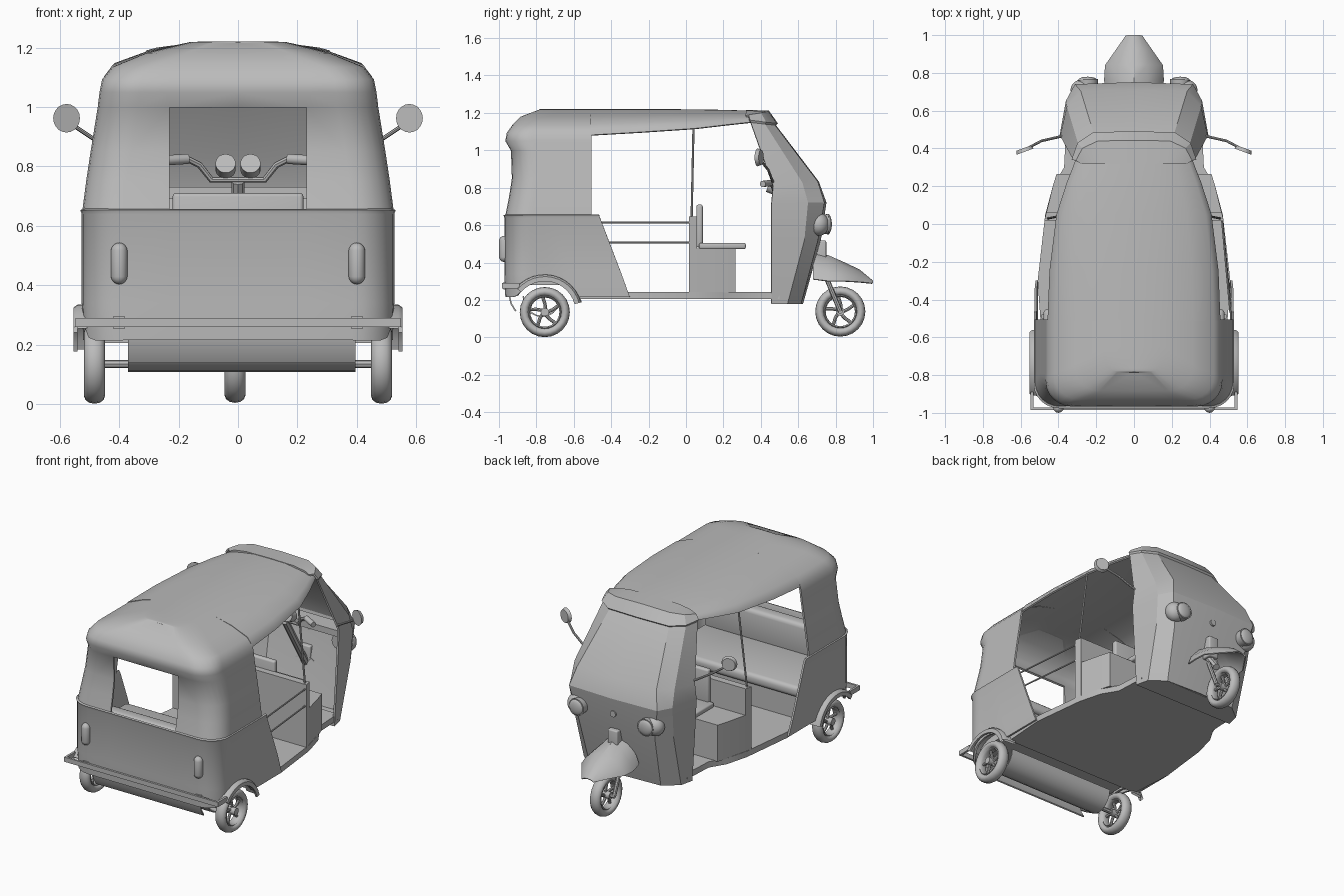
import bpy, bmesh, math
from mathutils import Vector, Matrix

if "Cube" in bpy.data.objects:
    bpy.data.objects.remove(bpy.data.objects["Cube"])

grey = bpy.data.materials.new("body_grey")
grey.use_nodes = True
grey.diffuse_color = (0.5, 0.5, 0.5, 1)
grey.node_tree.nodes["Principled BSDF"].inputs["Base Color"].default_value = (0.5, 0.5, 0.5, 1)


def select(ob):
    bpy.ops.object.select_all(action='DESELECT')
    ob.select_set(True)
    bpy.context.view_layer.objects.active = ob


def finish(name, bm, angle=35, mirror=False, thick=0, bevel=0):
    bmesh.ops.remove_doubles(bm, verts=bm.verts, dist=0.0005)
    bmesh.ops.recalc_face_normals(bm, faces=bm.faces)
    me = bpy.data.meshes.new(name)
    bm.to_mesh(me)
    bm.free()
    me.materials.append(grey)
    ob = bpy.data.objects.new(name, me)
    bpy.context.collection.objects.link(ob)
    select(ob)
    if mirror:
        ob.modifiers.new("mirror", 'MIRROR')
    if thick:
        m = ob.modifiers.new("shell", 'SOLIDIFY')
        m.thickness, m.offset = thick, 0
    if bevel:
        m = ob.modifiers.new("bevel", 'BEVEL')
        m.width, m.segments = bevel, 3
    for m in list(ob.modifiers):
        bpy.ops.object.modifier_apply(modifier=m.name)
    bpy.ops.object.shade_smooth_by_angle(angle=math.radians(angle))
    return ob


def loft(name, rows, cyclic=False, closed=False, keep=lambda c: True, **kw):
    """Skin a list of point rows; cyclic joins row ends, closed joins last row to first."""
    bm = bmesh.new()
    grid = [[bm.verts.new(p) for p in row] for row in rows]
    n = len(rows[0])
    for i in range(len(rows) - (0 if closed else 1)):
        a, b = grid[i], grid[(i + 1) % len(rows)]
        for j in range(n - (0 if cyclic else 1)):
            k = (j + 1) % n
            quad = [a[j], a[k], b[k], b[j]]
            if keep(sum((v.co for v in quad), Vector()) / 4):
                bm.faces.new(quad)
    return finish(name, bm, **kw)


def box(name, x0, x1, y0, y1, z0, z1, **kw):
    bm = bmesh.new()
    mat = Matrix.Translation(((x0 + x1) / 2, (y0 + y1) / 2, (z0 + z1) / 2))
    bmesh.ops.create_cube(bm, size=1, matrix=mat @ Matrix.Diagonal((x1 - x0, y1 - y0, z1 - z0, 1)))
    return finish(name, bm, **kw)


def slab(name, half_plan, z0, z1):
    """Extrude a plan outline given by its +x half."""
    plan = half_plan + [(-x, y) for x, y in reversed(half_plan)]
    bm = bmesh.new()
    face = bm.faces.new([bm.verts.new((x, y, z0)) for x, y in plan])
    top = bmesh.ops.extrude_face_region(bm, geom=[face])
    bmesh.ops.translate(bm, vec=(0, 0, z1 - z0),
                        verts=[g for g in top["geom"] if isinstance(g, bmesh.types.BMVert)])
    return finish(name, bm)


def cyl(name, p, q, r, r2=None, segs=20):
    p, q = Vector(p), Vector(q)
    mat = Matrix.Translation((p + q) / 2) @ (q - p).to_track_quat('Z', 'Y').to_matrix().to_4x4()
    bm = bmesh.new()
    bmesh.ops.create_cone(bm, cap_ends=True, segments=segs, radius1=r,
                          radius2=r if r2 is None else r2, depth=(q - p).length, matrix=mat)
    return finish(name, bm)


def ball(name, centre, size, stretch_z=0):
    bm = bmesh.new()
    bmesh.ops.create_uvsphere(bm, u_segments=20, v_segments=11, radius=1)
    for v in bm.verts:
        shift = math.copysign(stretch_z, v.co.z) if abs(v.co.z) > 0.01 else 0
        v.co = Vector(centre) + Vector([a * b for a, b in zip(v.co, size)]) + Vector((0, 0, shift))
    return finish(name, bm, angle=60)


def tube(name, pts, r):
    cu = bpy.data.curves.new(name, 'CURVE')
    cu.dimensions, cu.bevel_depth, cu.bevel_resolution, cu.use_fill_caps = '3D', r, 2, True
    sp = cu.splines.new('POLY')
    sp.points.add(len(pts) - 1)
    for s, p in zip(sp.points, pts):
        s.co = (*p, 1)
    cu.materials.append(grey)
    ob = bpy.data.objects.new(name, cu)
    bpy.context.collection.objects.link(ob)
    select(ob)
    bpy.ops.object.convert(target='MESH')
    bpy.ops.object.shade_smooth_by_angle(angle=math.radians(40))


# Rear body: half plan outline at one height, from the door edge round to the middle of the back
WY, WZ = -0.755, 0.135


def body_ring(z, w, back, door, arch=False):
    r, c, n = min(0.13, w * 0.4), 0.12, 18
    plan = [(w, door + (back + c - door) * i / n) for i in range(n + 1)]
    for i in range(1, 7):
        t = math.radians(15 * i)
        plan.append((w - r + r * math.cos(t), back + c - c * math.sin(t)))
    plan += [(min(0.23, w * 0.55), back), (0, back)]

    def height(x, y):
        d = 0.17 ** 2 - (y - WY) ** 2
        return max(z, WZ + math.sqrt(d)) if arch and d > 0 and x > 0.4 else z
    return [(x, y, height(x, y)) for x, y in plan]


loft("rear_body", [body_ring(0.215, 0.515, -0.96, -0.30, True), body_ring(0.34, 0.52, -0.965, -0.345),
                   body_ring(0.64, 0.52, -0.965, -0.46), body_ring(0.655, 0.525, -0.97, -0.465)],
     mirror=True, thick=0.012)

# Fabric hood with an open rear window
hood = [body_ring(z, w, back, -0.505) for z, w, back in (
    (0.65, 0.518, -0.96), (0.75, 0.505, -0.94), (0.85, 0.49, -0.925), (1.0, 0.466, -0.93),
    (1.05, 0.46, -0.96), (1.09, 0.452, -0.953), (1.13, 0.42, -0.925), (1.175, 0.31, -0.88), (1.213, 0.16, -0.78))]
hood.append([(0, y, 1.215) for x, y, z in hood[-1]])
loft("rear_hood", hood, keep=lambda c: not (c.x < 0.23 and c.z < 1 and c.y < -0.8),
     mirror=True, thick=0.012, angle=50)

# Roof running forward from the hood
section = [(0, 0), (0.35, 0.015), (0.69, 0.28), (0.93, 0.6), (0.985, 0.85), (1, 1)]
loft("roof", [[(w * f, y, top - (top - edge) * d) for f, d in section] for y, w, edge, top in (
    (-0.51, 0.452, 1.08, 1.215), (-0.25, 0.442, 1.095, 1.215), (0.05, 0.405, 1.115, 1.213),
    (0.22, 0.35, 1.135, 1.21), (0.36, 0.295, 1.15, 1.205))], mirror=True, thick=0.012, angle=50)

# Front cab: cowl, windscreen and visor
loft("front_cab", [
    [(0.36, 0.456, 0.18), (0.34, 0.54, 0.18), (0.25, 0.61, 0.18), (0, 0.62, 0.18)],
    [(0.38, 0.456, 0.52), (0.35, 0.63, 0.52), (0.27, 0.70, 0.52), (0, 0.715, 0.52)],
    [(0.39, 0.456, 0.71), (0.355, 0.65, 0.72), (0.31, 0.735, 0.72), (0, 0.745, 0.72)],
    [(0.385, 0.465, 0.81), (0.35, 0.62, 0.825), (0.28, 0.70, 0.83), (0, 0.705, 0.83)],
    [(0.32, 0.345, 1.15), (0.29, 0.42, 1.14), (0.21, 0.47, 1.135), (0, 0.475, 1.135)],
    [(0.325, 0.34, 1.16), (0.295, 0.425, 1.15), (0.215, 0.48, 1.145), (0, 0.485, 1.145)],
    [(0.305, 0.335, 1.185), (0.27, 0.40, 1.195), (0.19, 0.437, 1.203), (0, 0.44, 1.207)],
    [(0.28, 0.32, 1.18), (0.25, 0.32, 1.195), (0.17, 0.32, 1.207), (0, 0.32, 1.21)]],
    mirror=True, thick=0.012, angle=25)
slab("cab_floor", [(0.36, 0.456), (0.34, 0.54), (0.25, 0.61)], 0.18, 0.2)
box("dashboard", -0.33, 0.33, 0.58, 0.69, 0.69, 0.73)
cyl("cowl_disc", (0, 0.72, 0.62), (0, 0.745, 0.62), 0.02)

# Floor, partition and seats
slab("floor", [(0.49, -0.58), (0.51, -0.3), (0.47, 0.05), (0.43, 0.2), (0.37, 0.3), (0.36, 0.5)], 0.205, 0.243)
slab("driver_seat_base", [(0.465, 0.055), (0.43, 0.2), (0.41, 0.265)], 0.24, 0.475)
slab("partition", [(0.475, 0.015), (0.465, 0.06)], 0.24, 0.645)
box("driver_seat", -0.25, 0.25, 0.07, 0.32, 0.472, 0.505, bevel=0.01)
box("driver_backrest", -0.22, 0.22, 0.055, 0.09, 0.48, 0.71, bevel=0.012)
box("rear_seat_base", -0.47, 0.47, -0.89, -0.48, 0.28, 0.40)
box("rear_seat_front", -0.49, 0.49, -0.5, -0.48, 0.22, 0.40)
box("rear_cushion", -0.48, 0.48, -0.9, -0.45, 0.39, 0.46, bevel=0.025)
box("rear_backrest", -0.47, 0.47, -0.94, -0.85, 0.44, 0.645, bevel=0.025)
tube("side_bar_upper", [(0.51, -0.47, 0.615), (0.465, 0.03, 0.615)], 0.005)
tube("side_bar_lower", [(0.51, -0.42, 0.507), (0.465, 0.03, 0.507)], 0.005)

# Handlebar, gauges and steering column
tube("handlebar", [(s * x, y, z) for s, pts in (
    (-1, [(0.25, 0.41, 0.82), (0.17, 0.45, 0.825), (0.13, 0.465, 0.805), (0.09, 0.48, 0.755)]),
    (1, [(0.09, 0.48, 0.755), (0.13, 0.465, 0.805), (0.17, 0.45, 0.825), (0.25, 0.41, 0.82)])) for x, y, z in pts], 0.011)
tube("steering_column", [(0, 0.48, 0.75), (0, 0.68, 0.42), (0, 0.77, 0.30)], 0.022)


# Wheels
def wheel(name, cx, cy, cz):
    def ring(part, radius, dr, dx):
        rows = []
        for i in range(24):
            a = math.tau * i / 24
            row = []
            for j in range(12):
                t = math.tau * j / 12
                d = radius + dr * math.cos(t)
                row.append((cx + dx * math.sin(t), cy + d * math.cos(a), cz + d * math.sin(a)))
            rows.append(row)
        loft(name + part, rows, cyclic=True, closed=True, angle=50)
    ring("_tyre", 0.109, 0.025, 0.035)
    ring("_rim", 0.085, 0.007, 0.026)
    cyl(name + "_hub", (cx - 0.035, cy, cz), (cx + 0.035, cy, cz), 0.022)
    for i in range(5):
        a = math.tau * i / 5
        tube(name + "_spoke", [(cx, cy + r * math.cos(a + t), cz + r * math.sin(a + t))
                               for r, t in ((0.015, 0), (0.045, 0.3), (0.068, 0.42), (0.087, 0.45))], 0.009)


wheel("front_wheel", -0.01, 0.825, 0.138)

# Paired parts
for s, side in ((1, "left"), (-1, "right")):
    wheel(side + "_rear_wheel", s * 0.483, WY, WZ)
    arch = []
    for i in range(13):
        a = math.radians(15 + 125 * i / 12)
        arch.append([(s * x, WY + r * math.cos(a), WZ + r * math.sin(a))
                     for x, r in ((0.46, 0.205), (0.54, 0.2), (0.553, 0.19), (0.553, 0.165), (0.54, 0.165), (0.54, 0.185), (0.46, 0.19))])
    loft(side + "_wheel_arch", arch, cyclic=True)
    ball(side + "_tail_light", (s * 0.4, -0.972, 0.473), (0.028, 0.028, 0.03), 0.04)
    tube(side + "_roof_post", [(s * 0.455, 0.03, 0.64), (s * 0.402, 0.04, 1.12)], 0.006)
    cyl(side + "_gauge", (s * 0.042, 0.44, 0.81), (s * 0.042, 0.49, 0.79), 0.034)
    cyl(side + "_grip", (s * 0.17, 0.45, 0.825), (s * 0.25, 0.41, 0.82), 0.017)
    tube(side + "_mirror_stem", [(s * 0.38, 0.465, 0.83), (s * 0.49, 0.44, 0.895), (s * 0.565, 0.4, 0.945)], 0.007)
    cyl(side + "_mirror", (s * 0.577, 0.383, 0.962), (s * 0.584, 0.402, 0.962), 0.048, 0.04)
    cyl(side + "_headlight", (s * 0.24, 0.67, 0.605), (s * 0.245, 0.765, 0.605), 0.045, 0.055)
    ball(side + "_headlight_lens", (s * 0.245, 0.762, 0.605), (0.05, 0.018, 0.05))
    ball(side + "_headlight_shell", (s * 0.275, 0.71, 0.605), (0.062, 0.055, 0.062))
    tube(side + "_fork", [(s * 0.055 - 0.01, 0.75, 0.32), (s * 0.055 - 0.01, 0.825, 0.138)], 0.013)
    box(side + "_bumper_arm", s * 0.54 - 0.007, s * 0.54 + 0.007, -0.985, -0.89, 0.26, 0.29)
    box(side + "_bumper_mount", s * 0.4 - 0.02, s * 0.4 + 0.02, -0.975, -0.95, 0.255, 0.295)

# Front mudguard
loft("front_mudguard", [[(0, y, top), (w * 0.45, y, top - (top - low) * 0.2), (w * 0.85, y, top - (top - low) * 0.65), (w, y, low)]
                        for y, w, top, low in ((0.68, 0.14, 0.46, 0.31), (0.76, 0.155, 0.435, 0.30), (0.84, 0.15, 0.40, 0.30),
                                               (0.925, 0.09, 0.36, 0.295), (0.997, 0.04, 0.30, 0.288))],
     mirror=True, thick=0.008)
box("mudguard_stub", -0.035, 0.035, 0.68, 0.75, 0.38, 0.518, bevel=0.008)
tube("fork_axle", [(-0.07, 0.825, 0.138), (0.05, 0.825, 0.138)], 0.012)

# Rear bumper, axle and engine tray
box("rear_bumper", -0.545, 0.545, -0.985, -0.972, 0.26, 0.29)
tube("rear_axle", [(-0.48, WY, WZ), (0.48, WY, WZ)], 0.014)
loft("rear_flap", [[(x, y, z) for y, z in ((-0.945, 0.225), (-0.935, 0.18), (-0.91, 0.14))] for x in (-0.37, 0.395)], thick=0.008)
loft("engine_tray", [[(x, -0.77 + 0.1 * math.cos(t), 0.22 + 0.108 * math.sin(t))
                      for t in (math.pi + math.pi * i / 10 for i in range(11))] for x in (-0.37, 0.395)], thick=0.008)
